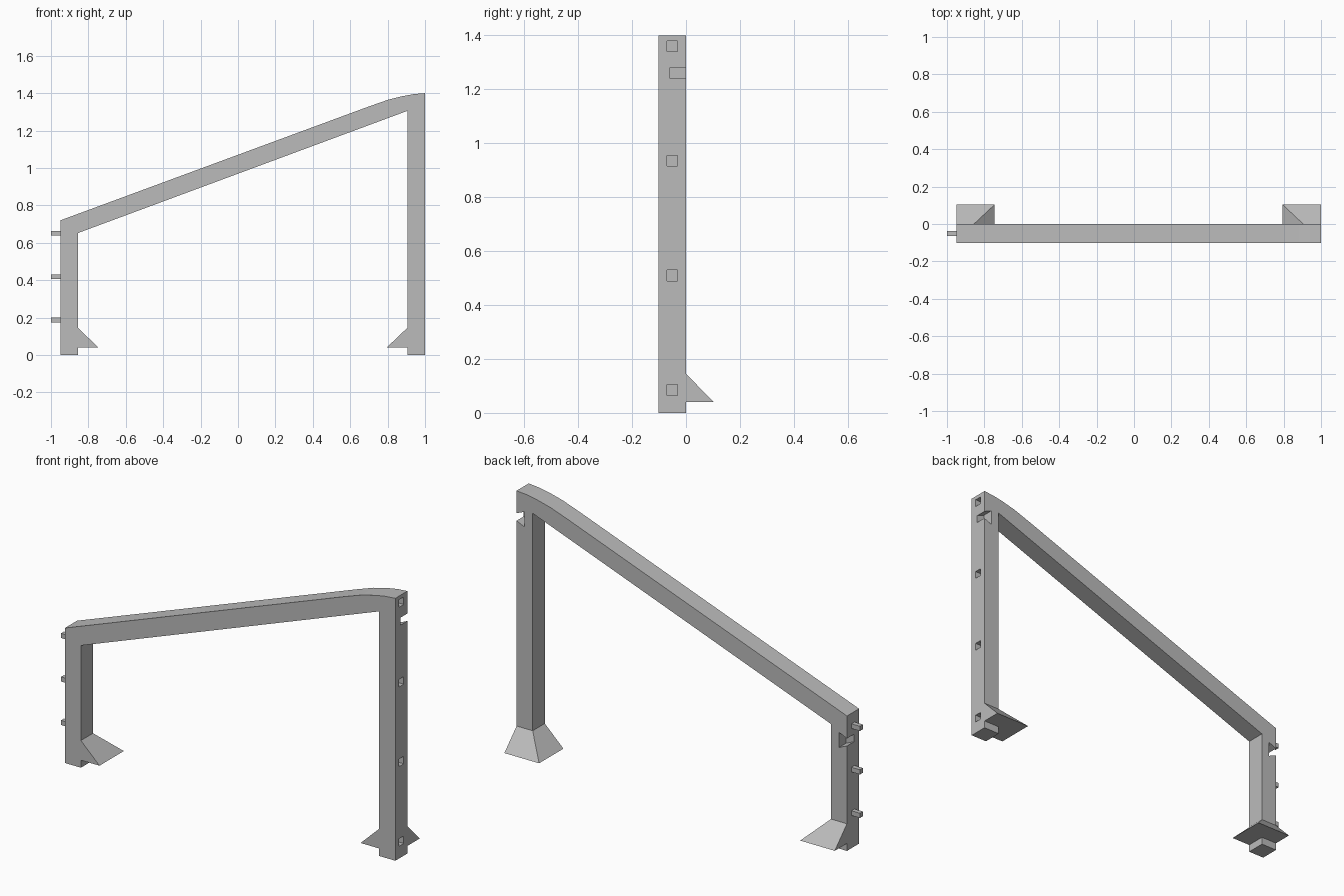
import bpy
import bmesh

cube = bpy.data.objects.get("Cube")
if cube:
    bpy.data.objects.remove(cube, do_unlink=True)

grey = bpy.data.materials.new("plain grey")
grey.use_nodes = True
COLOUR = (0.5, 0.5, 0.5, 1)
grey.diffuse_color = COLOUR
grey.node_tree.nodes["Principled BSDF"].inputs["Base Color"].default_value = COLOUR

FRONT, BACK = -0.102, 0.0
MID = (FRONT + BACK) / 2
SHORT_OUT, SHORT_IN = -0.95, -0.856
TALL_IN, TALL_OUT = 0.905, 1.0


def finish(name, bm):
    bmesh.ops.recalc_face_normals(bm, faces=bm.faces[:])
    mesh = bpy.data.meshes.new(name)
    bm.to_mesh(mesh)
    bm.free()
    mesh.materials.append(grey)
    obj = bpy.data.objects.new(name, mesh)
    bpy.context.collection.objects.link(obj)
    return obj


def prism(bm, outline, y0, y1):
    """Extrude an x-z outline from y0 to y1."""
    face = bm.faces.new([bm.verts.new((x, y0, z)) for x, z in outline])
    ext = bmesh.ops.extrude_face_region(bm, geom=[face])
    verts = [v for v in ext["geom"] if isinstance(v, bmesh.types.BMVert)]
    bmesh.ops.translate(bm, verts=verts, vec=(0, y1 - y0, 0))


def block(bm, x0, x1, z, size):
    h = size / 2
    prism(bm, [(x0, z - h), (x1, z - h), (x1, z + h), (x0, z + h)], MID - h, MID + h)


def dovetail(bm, edge, inward, z):
    """Key slot: narrow at the post's outer edge, wide inside, open at the back."""
    narrow, wide = 0.02, 0.04
    deep, past = edge + inward * 0.046, edge - inward * 0.02
    prism(bm, [(past, z - narrow), (edge, z - narrow), (deep, z - wide),
               (deep, z + wide), (edge, z + narrow), (past, z + narrow)],
          -0.059, BACK + 0.02)


# Frame: both posts and the sloping top beam in one outline
bm = bmesh.new()
prism(bm, [(SHORT_OUT, 0), (SHORT_IN, 0), (SHORT_IN, 0.652), (TALL_IN, 1.305),
           (TALL_IN, 0), (TALL_OUT, 0), (TALL_OUT, 1.4), (0.94, 1.395),
           (0.88, 1.384), (0.8, 1.364), (0.7, 1.329), (SHORT_OUT, 0.72)], FRONT, BACK)
frame = finish("frame", bm)

# Peg holes and key slots
bm = bmesh.new()
for i in range(4):
    block(bm, TALL_OUT - 0.055, TALL_OUT + 0.02, 0.085 + 0.425 * i, 0.04)
dovetail(bm, TALL_OUT, -1, 1.26)
dovetail(bm, SHORT_OUT, 1, 0.58)
cutter = finish("slot_cutter", bm)
cutter.hide_render = True

cut = frame.modifiers.new("slots", "BOOLEAN")
cut.operation = "DIFFERENCE"
cut.solver = "EXACT"
cut.object = cutter
bpy.context.view_layer.objects.active = frame
bpy.ops.object.modifier_apply(modifier=cut.name)
bpy.data.objects.remove(cutter, do_unlink=True)

# Pegs on the short post
for i, name in enumerate(("lower_peg", "middle_peg", "upper_peg")):
    bm = bmesh.new()
    block(bm, -1, SHORT_OUT, 0.187 + 0.232 * i, 0.025)
    finish(name, bm)


# Flared feet wrapping the inner and back faces of each post
def flared_foot(name, outer, inner, side):
    top, low, reach = 0.145, 0.04, 0.11
    tip = inner + side * reach
    rear = BACK + 0.103
    bm = bmesh.new()
    t = [bm.verts.new((x, y, top)) for x, y in
         ((inner, FRONT), (inner, BACK), (outer, BACK))]
    w = [bm.verts.new((x, y, low)) for x, y in
         ((inner, FRONT), (inner, BACK), (outer, BACK))]
    r = [bm.verts.new((x, y, low)) for x, y in
         ((tip, FRONT), (tip, rear), (outer, rear))]
    for a in (0, 1):
        bm.faces.new((t[a], t[a + 1], r[a + 1], r[a]))
        bm.faces.new((t[a], t[a + 1], w[a + 1], w[a]))
        bm.faces.new((w[a], w[a + 1], r[a + 1], r[a]))
    for a in (0, 2):
        bm.faces.new((t[a], w[a], r[a]))
    finish(name, bm)


flared_foot("short_post_foot", SHORT_OUT, SHORT_IN, 1)
flared_foot("tall_post_foot", TALL_OUT, TALL_IN, -1)
